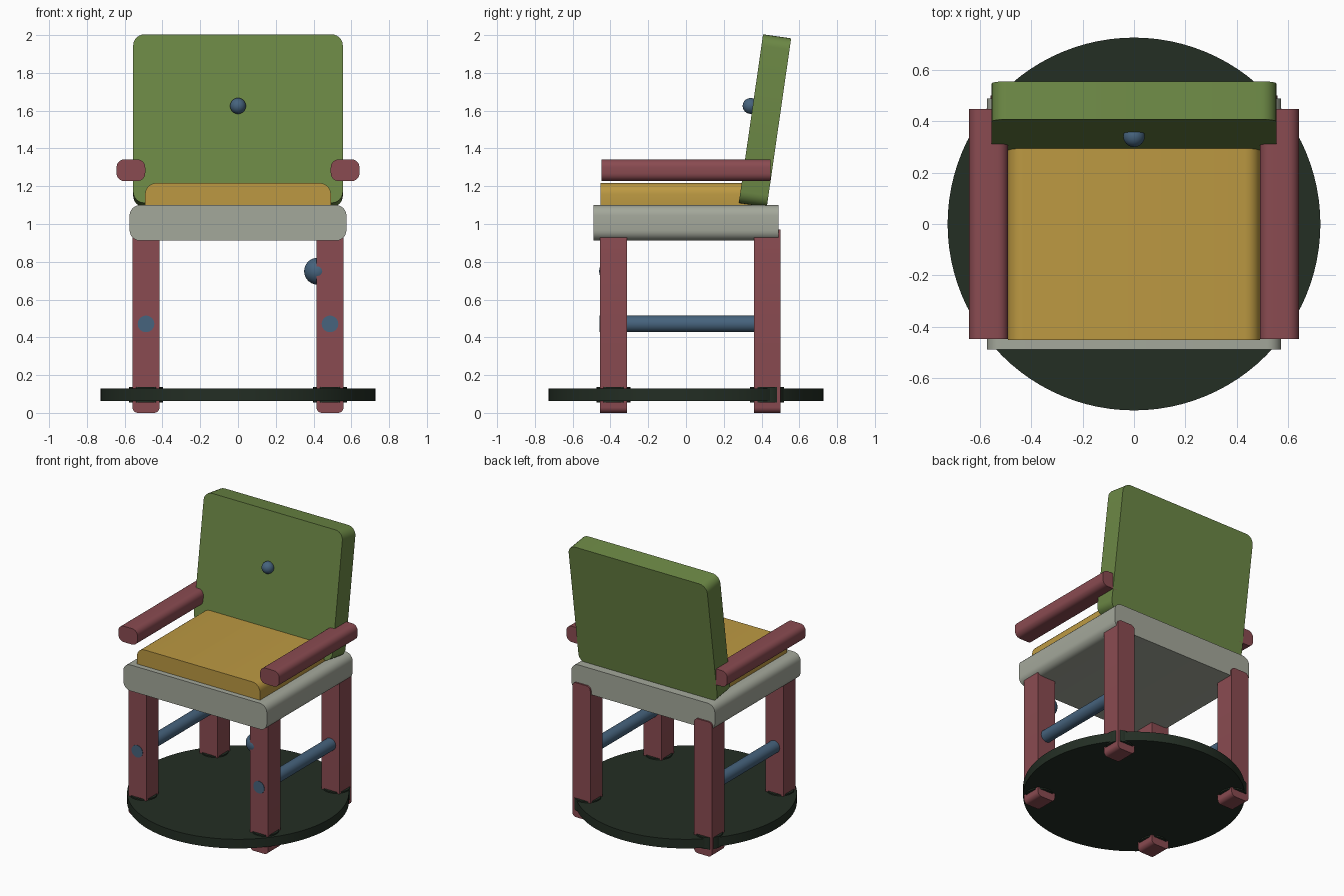
import bpy, bmesh, math
from mathutils import Matrix

if "Cube" in bpy.data.objects:
    bpy.data.objects.remove(bpy.data.objects["Cube"])


def linear(c):
    c /= 255
    return c / 12.92 if c <= 0.04045 else ((c + 0.055) / 1.055) ** 2.4


def material(name, r, g, b):
    m = bpy.data.materials.new(name)
    m.diffuse_color = (linear(r), linear(g), linear(b), 1)
    m.use_nodes = True
    m.node_tree.nodes["Principled BSDF"].inputs["Base Color"].default_value = m.diffuse_color
    return m


RED = material("dusty red", 138, 75, 81)
GREEN = material("olive green", 108, 136, 69)
YELLOW = material("mustard", 188, 153, 66)
GREY = material("warm grey", 164, 168, 155)
BLUE = material("steel blue", 70, 99, 125)
DARK = material("dark green", 35, 46, 36)


def finish(bm, name, mat, matrix=Matrix()):
    bmesh.ops.recalc_face_normals(bm, faces=bm.faces)
    me = bpy.data.meshes.new(name)
    bm.to_mesh(me)
    bm.free()
    me.materials.append(mat)
    ob = bpy.data.objects.new(name, me)
    ob.matrix_world = matrix
    bpy.context.collection.objects.link(ob)
    bpy.context.view_layer.objects.active = ob
    ob.select_set(True)
    bpy.ops.object.shade_smooth_by_angle(angle=math.radians(35))
    ob.select_set(False)
    return ob


def slab(name, mat, x, y, z, r_top, r_bottom, tilt=0):
    """Rounded x-z outline extruded along y; x, y, z are (low, high) pairs."""
    cx, cy, cz = (sum(p) / 2 for p in (x, y, z))
    hx, hy, hz = ((p[1] - p[0]) / 2 for p in (x, y, z))
    bm = bmesh.new()
    outline = []
    corners = ((1, 1, r_top), (-1, 1, r_top), (-1, -1, r_bottom), (1, -1, r_bottom))
    for k, (sx, sz, r) in enumerate(corners):
        for i in range(7):
            a = math.pi / 2 * (k + i / 6)
            outline.append(bm.verts.new((sx * (hx - r) + r * math.cos(a), -hy,
                                         sz * (hz - r) + r * math.sin(a))))
    face = bm.faces.new(outline)
    new = bmesh.ops.extrude_face_region(bm, geom=[face])["geom"]
    bmesh.ops.translate(bm, vec=(0, 2 * hy, 0),
                        verts=[v for v in new if isinstance(v, bmesh.types.BMVert)])
    if not any(len(f.verts) > 4 and f.calc_center_median().y < 0 for f in bm.faces):
        bm.faces.new(outline)
    place = Matrix.Translation((cx, cy, cz)) @ Matrix.Rotation(tilt, 4, "X")
    return finish(bm, name, mat, place)


def cylinder(name, mat, radius, depth, centre, sides, along_y=False):
    bm = bmesh.new()
    bmesh.ops.create_cone(bm, cap_ends=True, segments=sides, radius1=radius,
                          radius2=radius, depth=depth)
    turn = Matrix.Rotation(math.pi / 2, 4, "X") if along_y else Matrix()
    return finish(bm, name, mat, Matrix.Translation(centre) @ turn)


def ball(name, mat, radius, centre):
    bm = bmesh.new()
    bmesh.ops.create_uvsphere(bm, u_segments=32, v_segments=16, radius=radius)
    return finish(bm, name, mat, Matrix.Translation(centre))


# Round base plate
cylinder("base_plate", DARK, 0.727, 0.066, (0, 0, 0.096), 96)

# Seat, cushion and leaning backrest
slab("seat", GREY, (-0.574, 0.574), (-0.49, 0.49), (0.912, 1.1), 0.055, 0.055)
slab("cushion", YELLOW, (-0.492, 0.492), (-0.452, 0.35), (1.06, 1.217), 0.06, 0.02)
slab("backrest", GREEN, (-0.555, 0.555), (0.343, 0.493), (1.096, 1.998), 0.06, 0.06,
     tilt=-math.radians(8.2))
ball("backrest_button", BLUE, 0.042, (0, 0.342, 1.625))

# Legs with collars, side rails and armrests
for s, side in ((-1, "left"), (1, "right")):
    x = s * 0.487
    for y, end in ((-0.384, "front"), (0.43, "rear")):
        slab(f"{side}_{end}_leg", RED, (x - 0.072, x + 0.072), (y - 0.071, y + 0.071),
             (0, 0.972), 0.03, 0.03)
        cylinder(f"{side}_{end}_collar", DARK, 0.09, 0.084, (x, y, 0.096), 24)
    cylinder(f"{side}_rail", BLUE, 0.044, 0.858, (x, -0.029, 0.471), 32, along_y=True)
    slab(f"{side}_armrest", RED, (s * 0.567 - 0.076, s * 0.567 + 0.076), (-0.448, 0.448),
         (1.227, 1.342), 0.042, 0.042)

# Side knob set into the front right leg
ball("leg_knob", BLUE, 0.071, (0.421, -0.389, 0.75))
